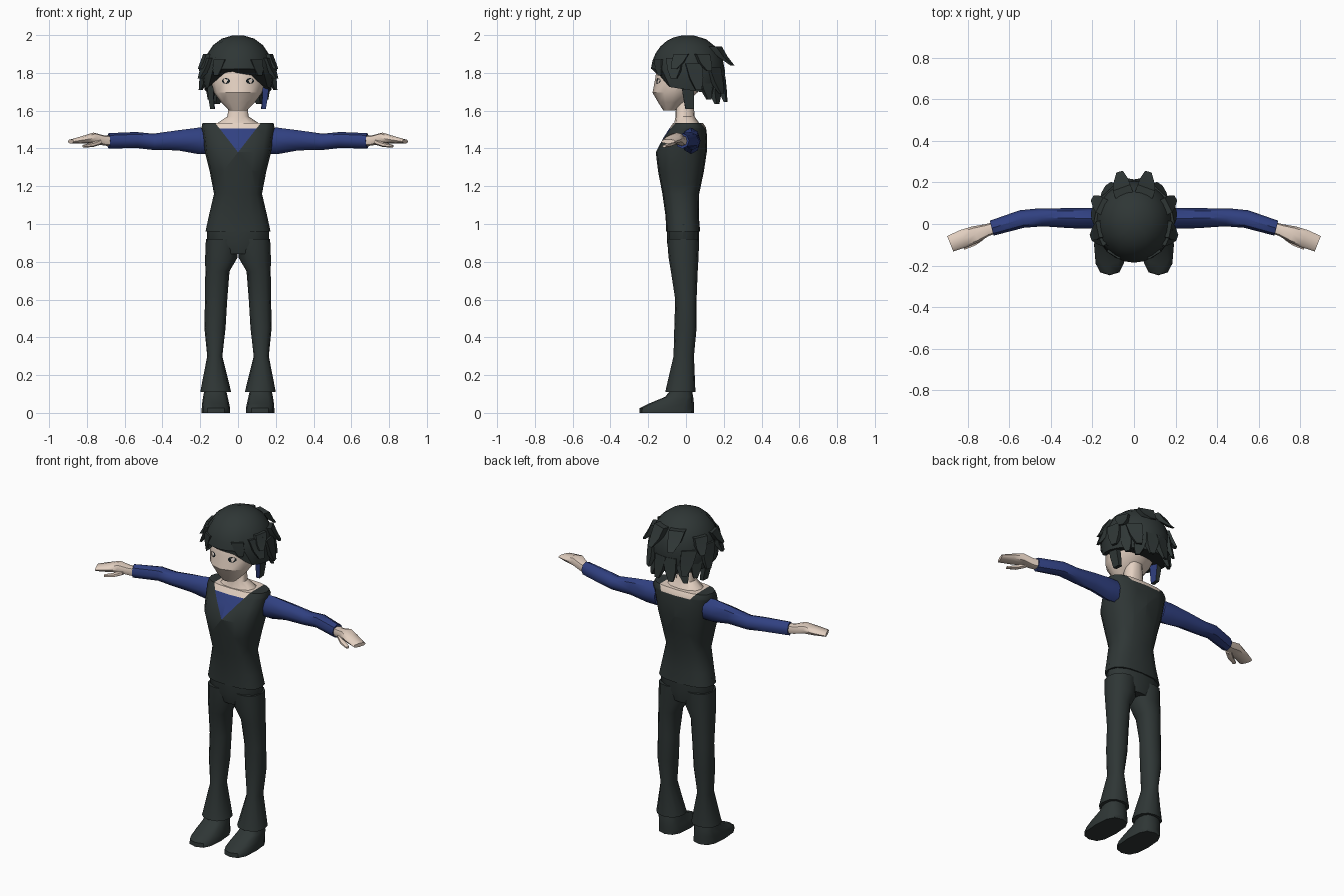
import bpy, bmesh, math
from mathutils import Vector
from mathutils.bvhtree import BVHTree

cube = bpy.data.objects.get("Cube")
if cube:
    bpy.data.objects.remove(cube, do_unlink=True)


def material(name, rgb):
    m = bpy.data.materials.new(name)
    m.use_nodes = True
    m.diffuse_color = (*rgb, 1)
    bsdf = next(n for n in m.node_tree.nodes if n.type == 'BSDF_PRINCIPLED')
    bsdf.inputs["Base Color"].default_value = (*rgb, 1)
    bsdf.inputs["Roughness"].default_value = 0.9
    return m


DARK = material("dark_charcoal_green", (0.028, 0.037, 0.036))
BLUE = material("navy_blue", (0.03, 0.052, 0.22))
SKIN = material("pale_skin", (0.78, 0.64, 0.54))
BLACK = material("eye_black", (0.008, 0.012, 0.014))
WHITE = material("eye_white", (0.85, 0.85, 0.85))


def finish(name, bm, mats, angle=45):
    bmesh.ops.recalc_face_normals(bm, faces=bm.faces)
    mesh = bpy.data.meshes.new(name)
    bm.to_mesh(mesh)
    bm.free()
    obj = bpy.data.objects.new(name, mesh)
    bpy.context.collection.objects.link(obj)
    for m in mats:
        mesh.materials.append(m)
    bpy.ops.object.select_all(action='DESELECT')
    obj.select_set(True)
    bpy.context.view_layer.objects.active = obj
    bpy.ops.object.shade_smooth_by_angle(angle=math.radians(angle))
    return obj


def skin_rings(bm, rings):
    """Bridge rings of points into a closed tube."""
    loops = [[bm.verts.new(p) for p in ring] for ring in rings]
    n = len(loops[0])
    for a, b in zip(loops, loops[1:]):
        for i in range(n):
            j = (i + 1) % n
            bm.faces.new((a[i], a[j], b[j], b[i]))
    bm.faces.new(loops[0])
    bm.faces.new(loops[-1])


def oval(n, power):
    for i in range(n):
        a = math.tau * i / n - math.pi / 2
        c, s = math.cos(a), math.sin(a)
        yield (math.copysign(abs(c) ** (2 / power), c),
               math.copysign(abs(s) ** (2 / power), s))


def upright(sections, n=12, power=2.3, side=1):
    """Sections are (z, x min, x max, y min, y max)."""
    bm = bmesh.new()
    skin_rings(bm, [[(side * ((x0 + x1) / 2 + u * (x1 - x0) / 2),
                      (y0 + y1) / 2 + v * (y1 - y0) / 2, z)
                     for u, v in oval(n, power)]
                    for z, x0, x1, y0, y1 in sections])
    return bm


def sideways(sections, n=8, power=2, side=1, skew=0.25):
    """Sections are (x, y, z, half depth, half height)."""
    bm = bmesh.new()
    skin_rings(bm, [[(side * (x + skew * u * ry), y + u * ry, z + v * rz)
                     for u, v in oval(n, power)]
                    for x, y, z, ry, rz in sections])
    return bm


def centred(sections):
    return [(z, -w, w, y0, y1) for z, w, y0, y1 in sections]


# Vest with the V neck cut into it
bm = upright(centred([(0.96, .172, -.105, .075), (1.04, .155, -.108, .068),
                      (1.16, .127, -.125, .07), (1.28, .15, -.148, .095),
                      (1.38, .175, -.16, .11), (1.46, .185, -.118, .112),
                      (1.51, .193, -.085, .106), (1.535, .188, -.068, .09)]), 16, 2.6)
tip = Vector((0, 0, 1.38))
for co, no in ((tip, (1, 0, -.78)), (tip, (-1, 0, -.78)), ((0, 0, 1.505), (0, 0, 1))):
    bmesh.ops.bisect_plane(bm, geom=bm.verts[:] + bm.edges[:] + bm.faces[:],
                           plane_co=co, plane_no=no)
for f in bm.faces:
    c = f.calc_center_median()
    if abs(c.x) < .78 * (c.z - tip.z):
        if c.z > 1.505:
            f.material_index = 2
        elif c.y < 0:
            f.material_index = 1
finish("vest", bm, [DARK, BLUE, SKIN])

# Trousers
finish("trouser_hips", upright(centred([
    (0.84, .12, -.085, .06), (0.9, .165, -.1, .07), (1.0, .165, -.1, .07)])), [DARK])

for side, tag in ((1, "left"), (-1, "right")):
    finish(tag + "_trouser_leg", upright([
        (.92, .0, .17, -.1, .07), (.82, .004, .174, -.092, .066),
        (.75, .045, .173, -.08, .062), (.6, .057, .175, -.057, .056),
        (.45, .066, .178, -.062, .056), (.3, .083, .163, -.066, .042),
        (.11, .036, .2, -.11, .05)], side=side), [DARK])
    finish(tag + "_shoe", upright([
        (0, .042, .192, -.247, .042), (.025, .042, .192, -.245, .042),
        (.05, .047, .19, -.195, .042), (.085, .055, .185, -.11, .038),
        (.13, .065, .175, -.075, .03)], power=2.8, side=side), [DARK])
    # Sleeve, hand and thumb
    finish(tag + "_sleeve", sideways([
        (.15, .03, 1.44, .045, .068), (.21, .027, 1.44, .05, .07),
        (.32, .028, 1.443, .048, .053), (.45, .032, 1.435, .043, .043),
        (.54, .024, 1.445, .042, .042), (.685, -.02, 1.44, .036, .041)],
        side=side), [BLUE])
    finish(tag + "_hand", sideways([
        (.66, -.015, 1.44, .026, .028), (.71, -.03, 1.442, .028, .027),
        (.765, -.05, 1.456, .038, .028), (.82, -.07, 1.447, .041, .02),
        (.885, -.095, 1.437, .037, .011)], power=2.6, side=side, skew=.4), [SKIN])
    finish(tag + "_thumb", sideways([
        (.73, -.06, 1.435, .018, .016), (.77, -.09, 1.42, .016, .013),
        (.82, -.115, 1.412, .01, .007)], n=6, side=side, skew=.4), [SKIN])

# Neck and head
finish("neck", upright(centred([
    (1.5, .13, -.07, .08), (1.535, .108, -.062, .07), (1.57, .055, -.055, .045),
    (1.68, .05, -.055, .04)])), [SKIN])
bm = upright(centred([
    (1.6, .045, -.12, -.06), (1.645, .09, -.148, 0), (1.695, .127, -.177, .06),
    (1.77, .146, -.163, .11), (1.84, .143, -.152, .13), (1.92, .1, -.1, .1)]), power=1.9)
face_tree = BVHTree.FromBMesh(bm)
finish("head", bm, [SKIN], 32)


# Eyes laid over the face
def eye_plate(name, x, z, rx, rz, lift, mat):
    bm = bmesh.new()
    verts = []
    for u, v in oval(10, 2):
        hit = face_tree.ray_cast(Vector((x + u * rx, -1, z + v * rz)), Vector((0, 1, 0)))[0]
        verts.append(bm.verts.new(hit - Vector((0, lift, 0))))
    bm.faces.new(verts)
    obj = finish(name, bm, [mat])
    # keep the plate facing forward
    if obj.data.polygons[0].normal.y > 0:
        obj.data.flip_normals()


for side, tag in ((1, "left"), (-1, "right")):
    eye_plate(tag + "_eye", side * .064, 1.757, .022, .016, .003, BLACK)
    eye_plate(tag + "_eye_glint", side * .064 + .007, 1.762, .005, .004, .005, WHITE)

# Hair cap with a short fringe and longer back
bm = bmesh.new()
rows = []
for step in range(7):
    row = []
    for u, v in oval(24, 2):
        low = 1.82 if v < -.6 else 1.71 - .03 * v
        t0 = math.asin((low - 1.8) / .2)
        t = t0 + (1.45 - t0) * step / 6
        r = math.cos(t) ** (.9 if t > 0 else .5)
        row.append((.187 * u * r, .01 + .197 * v * r, 1.8 + .2 * math.sin(t)))
    rows.append(row)
skin_rings(bm, rows)
finish("hair_cap", bm, [DARK])


def polar(deg, r):
    a = math.radians(deg)
    return Vector((math.sin(a) * r, .01 - math.cos(a) * r, 0))


def lock(bm, deg, z0, r0, z1, r1, w, turn=0, thick=.02, taper=.35):
    """A flat tapering lock of hair; angle is measured from the front."""
    rings = []
    for k in (0, .55, 1):
        d = deg + turn * k
        out = polar(d, 1) - polar(d, 0)
        tan = Vector((-out.y, out.x, 0))
        c = polar(d, r0 + (r1 - r0) * k ** 1.4) + Vector((0, 0, z0 + (z1 - z0) * k))
        s = 1 + (taper - 1) * k * k
        rings.append([c + tan * (w * s * a) + out * (thick * s * b)
                      for a, b in ((-1, -1), (1, -1), (1, 1), (-1, 1))])
    skin_rings(bm, rings)


bm = bmesh.new()
LOCKS = [(32, 1.87, .17, 1.785, .185, .035, 6), (66, 1.88, .165, 1.77, .215, .045, 4),
         (78, 1.9, .16, 1.82, .215, .04, -8), (100, 1.85, .17, 1.71, .205, .045, 6),
         (116, 1.9, .165, 1.81, .225, .04, 4), (122, 1.78, .16, 1.66, .185, .035, 5),
         (138, 1.83, .175, 1.69, .215, .045, 8), (160, 1.94, .155, 1.84, .245, .045, 4),
         (150, 1.74, .165, 1.635, .19, .035, -6), (171, 1.78, .175, 1.645, .205, .04, -4)]
for side in (1, -1):
    for deg, z0, r0, z1, r1, w, turn in LOCKS:
        lock(bm, side * deg, z0, r0, z1, r1, w, side * turn)
finish("hair_locks", bm, [DARK], 30)

# Side strands, blue on the inside
for side, tag in ((1, "left"), (-1, "right")):
    bm = bmesh.new()
    lock(bm, side * 88, 1.76, .15, 1.61, .135, .032, side * 6, .016, .7)
    bmesh.ops.recalc_face_normals(bm, faces=bm.faces)
    for f in bm.faces:
        inner = f.normal.x * side < -.5
        if inner or (side > 0 and f.normal.y < -.5):
            f.material_index = 1
    finish(tag + "_side_strand", bm, [DARK, BLUE], 30)
